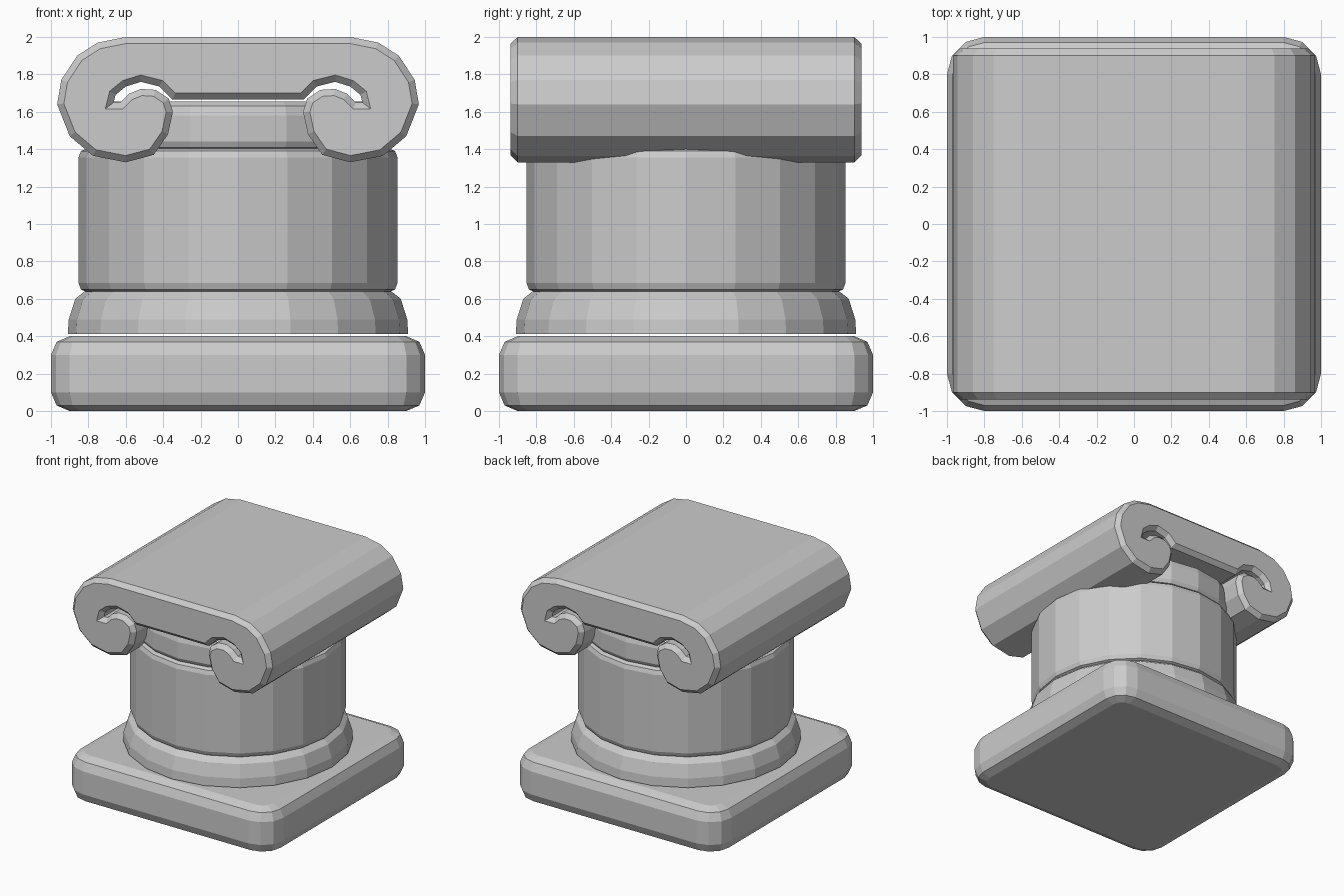
import bpy, bmesh
from math import sin, cos, pi

if "Cube" in bpy.data.objects:
    bpy.data.objects.remove(bpy.data.objects["Cube"])


def finish(name, bm):
    bmesh.ops.recalc_face_normals(bm, faces=bm.faces)
    mesh = bpy.data.meshes.new(name)
    bm.to_mesh(mesh)
    bm.free()
    obj = bpy.data.objects.new(name, mesh)
    bpy.context.collection.objects.link(obj)
    return obj


def loft(name, rings, cap_bottom=True, cap_top=True):
    """Skin a stack of closed rings of points."""
    bm = bmesh.new()
    loops = [[bm.verts.new(p) for p in ring] for ring in rings]
    n = len(loops[0])
    for a, b in zip(loops, loops[1:]):
        for i in range(n):
            j = (i + 1) % n
            bm.faces.new((a[i], a[j], b[j], b[i]))
    if cap_bottom:
        bm.faces.new(loops[0][::-1])
    if cap_top:
        bm.faces.new(loops[-1])
    return finish(name, bm)


def circle(r, z, n=20):
    return [(r * cos(2 * pi * i / n), r * sin(2 * pi * i / n), z) for i in range(n)]


def rounded_square(inset, z):
    pts = []
    for q, (sx, sy) in enumerate(((1, 1), (-1, 1), (-1, -1), (1, -1))):
        for k in range(4):
            a = q * pi / 2 + k * pi / 6
            r = 0.2 - inset
            pts.append((0.8 * sx + r * cos(a), 0.8 * sy + r * sin(a), z))
    return pts


# square plinth with rounded corners and edges
loft("plinth", [rounded_square(i, z) for i, z in (
    (0.1, 0), (0.03, 0.03), (0, 0.1), (0, 0.3), (0.03, 0.37), (0.1, 0.4))])

# base moulding, open underneath, floating just above the plinth
loft("base_ring", [circle(r, z) for r, z in (
    (0.91, 0.413), (0.905, 0.49), (0.87, 0.6), (0.82, 0.64), (0.78, 0.64))],
    cap_bottom=False)

# column drum
loft("shaft", [circle(r, z) for r, z in (
    (0.81, 0.637), (0.84, 0.65), (0.853, 0.685), (0.853, 1.355),
    (0.84, 1.39), (0.81, 1.403))])

# collar under the capital
loft("collar", [circle(r, z) for r, z in (
    (0.78, 1.398), (0.82, 1.41), (0.835, 1.44), (0.835, 1.58),
    (0.82, 1.63), (0.78, 1.655))])

# scroll capital: right half of the outline, from top round into the curl
half = [(0.6, 2.0), (0.75, 1.97), (0.86, 1.9), (0.945, 1.77), (0.967, 1.64),
        (0.9, 1.47), (0.775, 1.364), (0.6, 1.33), (0.45, 1.37),
        (0.374, 1.48), (0.348, 1.6), (0.37, 1.67), (0.44, 1.717),
        (0.52, 1.722), (0.585, 1.695), (0.63, 1.65), (0.665, 1.65),
        (0.655, 1.69), (0.6, 1.735), (0.52, 1.76), (0.42, 1.735), (0.35, 1.665)]
outline = half + [(-x, z) for x, z in reversed(half)]
bm = bmesh.new()
ends = [[bm.verts.new((x, y, z)) for x, z in outline] for y in (-0.9, 0.9)]
n = len(outline)
for i in range(n):
    j = (i + 1) % n
    bm.faces.new((ends[0][i], ends[0][j], ends[1][j], ends[1][i]))
caps = [bm.faces.new(e) for e in ends]
bmesh.ops.recalc_face_normals(bm, faces=bm.faces)
# chamfered scroll ends
bmesh.ops.inset_individual(bm, faces=caps, thickness=0.035, depth=0.037,
                           use_even_offset=True)
bmesh.ops.triangulate(bm, faces=[f for f in bm.faces if len(f.verts) > 4])
finish("scroll_capital", bm)
